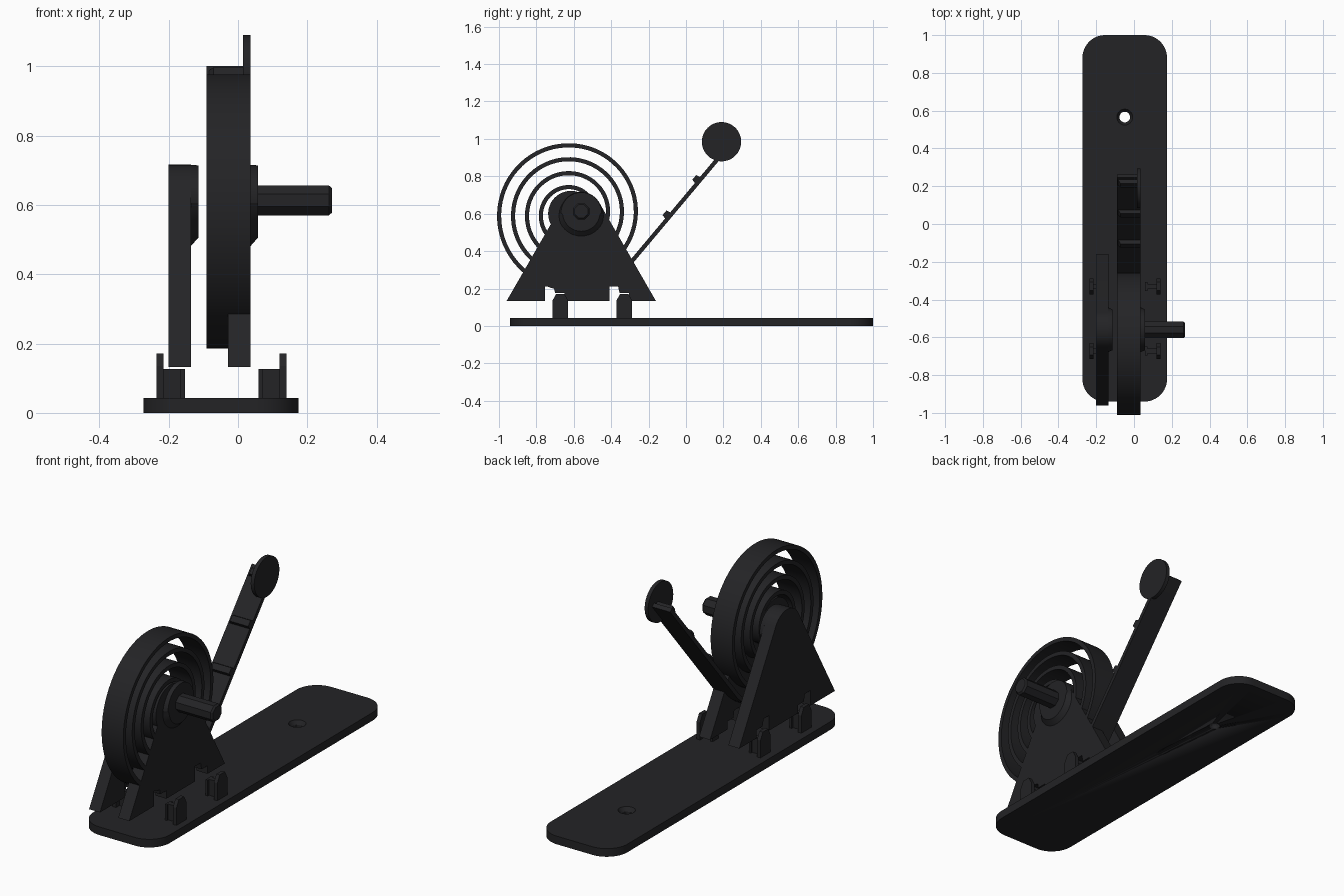
import bpy, bmesh
from math import sin, cos, pi, radians

if "Cube" in bpy.data.objects:
    bpy.data.objects.remove(bpy.data.objects["Cube"])

black = bpy.data.materials.new("black_plastic")
black.diffuse_color = (0.017, 0.017, 0.019, 1)
black.use_nodes = True
black.node_tree.nodes["Principled BSDF"].inputs["Base Color"].default_value = black.diffuse_color


def loft(name, rings):
    """Closed solid skinned through rings of equal point count."""
    bm = bmesh.new()
    vs = [[bm.verts.new(p) for p in r] for r in rings]
    n = len(vs[0])
    for a, b in zip(vs, vs[1:]):
        for i in range(n):
            j = (i + 1) % n
            bm.faces.new((a[i], a[j], b[j], b[i]))
    bm.faces.new(vs[0][::-1])
    bm.faces.new(vs[-1])
    bmesh.ops.recalc_face_normals(bm, faces=bm.faces)
    me = bpy.data.meshes.new(name)
    bm.to_mesh(me)
    bm.free()
    ob = bpy.data.objects.new(name, me)
    bpy.context.collection.objects.link(ob)
    me.materials.append(black)
    bpy.ops.object.select_all(action='DESELECT')
    ob.select_set(True)
    bpy.context.view_layer.objects.active = ob
    bpy.ops.object.shade_smooth_by_angle(angle=radians(25))
    return ob


def arc(c, r, a0, a1, n):
    return [(c[0] + r * cos(a0 + (a1 - a0) * i / n),
             c[1] + r * sin(a0 + (a1 - a0) * i / n)) for i in range(n + 1)]


def circle(c, r, n=48, off=0):
    return arc(c, r, off, off + 2 * pi, n)[:-1]


def at_x(pts, x):
    return [(x, y, z) for y, z in pts]


def at_z(pts, z):
    return [(x, y, z) for x, y in pts]


def prism(name, pts, x0, x1):
    return loft(name, [at_x(pts, x0), at_x(pts, x1)])


def box(name, x0, x1, y0, y1, z0, z1):
    return prism(name, [(y0, z0), (y1, z0), (y1, z1), (y0, z1)], x0, x1)


# Base plate with rounded corners and a countersunk hole
X0, X1, Y0, Y1, R = -0.273, 0.175, -0.94, 1.0, 0.12
outline = []
for k, c in enumerate([(X1 - R, Y1 - R), (X0 + R, Y1 - R),
                       (X0 + R, Y0 + R), (X1 - R, Y0 + R)]):
    outline += arc(c, R, k * pi / 2, (k + 1) * pi / 2, 12)
base = loft("base_plate", [at_z(outline, 0), at_z(outline, 0.043)])
H = (-0.049, 0.566)
cutter = loft("hole_cutter", [at_z(circle(H, r), z) for r, z in
                              ((0.028, -0.02), (0.028, 0.022), (0.042, 0.043), (0.042, 0.06))])
cutter.hide_render = True
mod = base.modifiers.new("hole", 'BOOLEAN')
mod.operation, mod.object, mod.solver = 'DIFFERENCE', cutter, 'EXACT'
bpy.context.view_layer.objects.active = base
bpy.ops.object.modifier_apply(modifier="hole")
bpy.data.objects.remove(cutter)

# Triangular side plates with notched feet and a round apex
AX = (-0.56, 0.606)
plate = [(-0.96, 0.132)]
for d in (0, 0.345):
    plate += [(y + d, z) for y, z in ((-0.754, 0.132), (-0.754, 0.212), (-0.708, 0.212),
                                      (-0.7, 0.175), (-0.65, 0.175), (-0.65, 0.132))]
plate += [(-0.16, 0.132)] + arc(AX, 0.11, radians(30), radians(150), 20)
prism("left_side_plate", plate, -0.2, -0.136)
prism("right_side_plate", plate, -0.029, 0.0355)

# Axle bosses: flare only below the apex curve
flare = []
for i in range(64):
    a = 2 * pi * i / 64
    r = 0.11 + 0.016 * min(1, max(0, 0.5 - sin(a)))
    flare.append((AX[0] + r * cos(a), AX[1] + r * sin(a)))
face = circle(AX, 0.1, 64)
face = [(y, max(z, AX[1] - 0.1)) if z < AX[1] else
        (AX[0] + (y - AX[0]) * 1.08, AX[1] + (z - AX[1]) * 1.08) for y, z in face]
loft("left_boss", [at_x(flare, -0.137), at_x(face, -0.114)])
loft("right_boss", [at_x(flare, 0.035), at_x(face, 0.058)])

# Winding shaft
s = 0.0435 / cos(pi / 8)
loft("shaft", [at_x(circle((-0.56, 0.613), r, 8, pi / 8), x)
               for r, x in ((s, 0.0), (s, 0.262), (s - 0.009, 0.271))])

# Spiral spring running straight into the lever arm
C, END, W0, W1, T = (-0.615, 0.6), radians(-40), -0.091, 0.0355, 0.011
u = (cos(radians(50)), sin(radians(50)))    # arm direction
nrm = (-u[1], u[0])                         # arm upper side
prism("spring_hub", circle(C, 0.122), W0, W1)
sections, N = [], 4 * 72
for i in range(N + 1):
    a = END - 8 * pi * (1 - i / N)
    sections.append((C, a, 0.115 + 0.298 * i / N))
rings = []
for c, a, r in sections:
    p, q = [(c[0] + k * cos(a), c[1] + k * sin(a)) for k in (r - T, r + T)]
    rings.append([(W0, *p), (W1, *p), (W1, *q), (W0, *q)])
L = 0.86
rings.append([(x, y + L * u[0], z + L * u[1]) for x, y, z in rings[-1]])
loft("spring_and_arm", rings)

# Ridges across the arm
S = (C[0] + 0.413 * cos(END), C[1] + 0.413 * sin(END))
for n, (t, h) in enumerate(((0.325, 0.033), (0.573, 0.033), (0.821, 0.033))):
    ring_pair = []
    for half, top in ((0.024, 0.0), (0.016, h)):
        inset = 0.02 if top else 0
        ring_pair.append([(x, S[0] + (t + k) * u[0] + top * nrm[0],
                           S[1] + (t + k) * u[1] + top * nrm[1])
                          for x, k in ((W0 + inset, -half), (W1, -half),
                                       (W1, half), (W0 + inset, half))])
    loft(f"arm_ridge_{n + 1}", ring_pair)

# Round target disc at the arm tip
prism("tip_disc", circle((0.19, 0.985), 0.105, 64), 0.015, 0.0355)

# Mounting clips, mirrored about the base centre line
MID = -0.0475
tab = [(-0.042, 0.03), (0.042, 0.03), (0.042, 0.135), (0.022, 0.172),
       (-0.022, 0.172), (-0.042, 0.135)]
for side, name in ((1, "right"), (-1, "left")):
    for n, y in enumerate((-0.672, -0.33)):
        def mx(d):
            return MID + side * d
        prism(f"{name}_clip_tab_{n + 1}", [(y + a, z) for a, z in tab], mx(0.167), mx(0.187))
        box(f"{name}_clip_stem_{n + 1}", mx(0.115), mx(0.17), y - 0.013, y + 0.013, 0.03, 0.127)
        box(f"{name}_clip_flange_{n + 1}", mx(0.106), mx(0.118), y - 0.024, y + 0.024, 0.03, 0.127)
